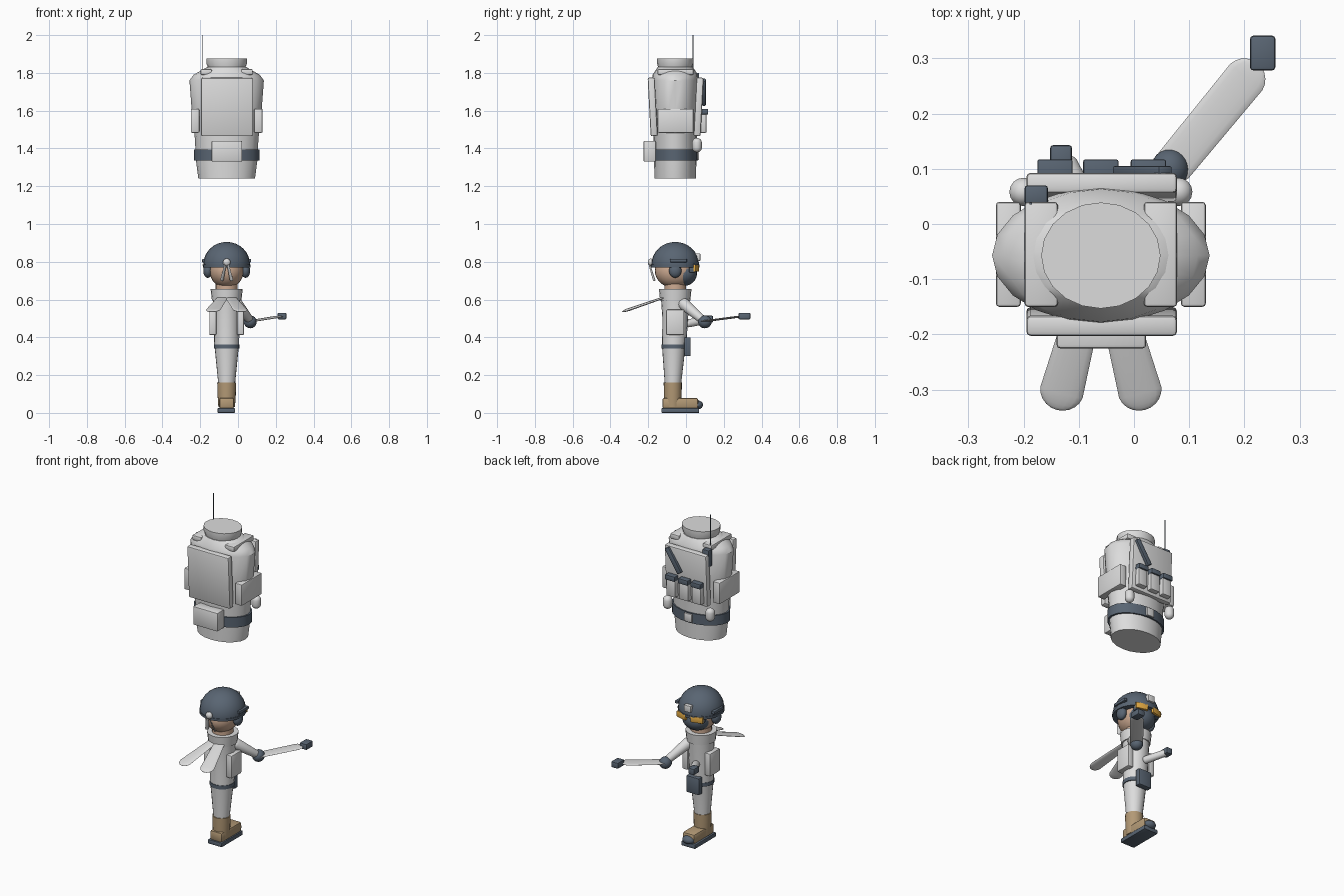
import bpy, bmesh, math
from mathutils import Vector, Matrix

cube = bpy.data.objects.get("Cube")
if cube:
    bpy.data.objects.remove(cube)

CX, CY = -0.06, -0.057   # common vertical axis of the figure


def material(name, rgb):
    m = bpy.data.materials.new(name)
    m.use_nodes = True
    m.diffuse_color = (*rgb, 1)
    m.node_tree.nodes["Principled BSDF"].inputs["Base Color"].default_value = (*rgb, 1)
    return m


LIGHT = material("light grey cloth", (0.72, 0.72, 0.72))
DARK = material("dark slate", (0.1, 0.13, 0.17))
TAN = material("tan leather", (0.45, 0.32, 0.18))
SKIN = material("skin", (0.62, 0.41, 0.29))
AMBER = material("amber lens", (0.8, 0.42, 0.06))


def finish(name, bm, mat):
    bmesh.ops.recalc_face_normals(bm, faces=bm.faces)
    me = bpy.data.meshes.new(name)
    bm.to_mesh(me)
    bm.free()
    ob = bpy.data.objects.new(name, me)
    bpy.context.collection.objects.link(ob)
    me.materials.append(mat)
    bpy.ops.object.select_all(action='DESELECT')
    ob.select_set(True)
    bpy.context.view_layer.objects.active = ob
    bpy.ops.object.shade_smooth_by_angle(angle=math.radians(35))
    return ob


def box(name, xs, ys, zs, mat, bevel=0.006, rot=None):
    """Bevelled box from its ranges, turned about its centre."""
    lo, hi = Vector((xs[0], ys[0], zs[0])), Vector((xs[1], ys[1], zs[1]))
    bm = bmesh.new()
    bmesh.ops.create_cube(bm, size=1)
    bmesh.ops.scale(bm, vec=hi - lo, verts=bm.verts)
    if bevel:
        bmesh.ops.bevel(bm, geom=bm.edges[:], offset=bevel, segments=2,
                        profile=0.5, affect='EDGES')
    mw = Matrix.Translation((lo + hi) / 2)
    if rot:
        mw = mw @ Matrix.Rotation(math.radians(rot[1]), 4, rot[0])
    bm.transform(mw)
    return finish(name, bm, mat)


def loft(name, rings, mat, segs=20):
    """Stack of ellipses given as (z, radius x, radius y, y centre)."""
    bm = bmesh.new()
    prev = None
    for i, (z, rx, ry, cy) in enumerate(rings):
        ring = [bm.verts.new((CX + rx * math.cos(a), cy + ry * math.sin(a), z))
                for a in (2 * math.pi * k / segs for k in range(segs))]
        if prev:
            for k in range(segs):
                n = (k + 1) % segs
                bm.faces.new((prev[k], prev[n], ring[n], ring[k]))
        if i in (0, len(rings) - 1):
            bm.faces.new(ring)
        prev = ring
    return finish(name, bm, mat)


def ball(name, c, r, mat, flat_below=None):
    bm = bmesh.new()
    bmesh.ops.create_uvsphere(bm, u_segments=24, v_segments=16, radius=1)
    bm.transform(Matrix.Translation(c) @ Matrix.Diagonal((*r, 1)))
    if flat_below is not None:
        bmesh.ops.bisect_plane(bm, geom=bm.verts[:] + bm.edges[:] + bm.faces[:],
                               plane_co=(0, 0, flat_below), plane_no=(0, 0, -1),
                               clear_outer=True)
        bmesh.ops.holes_fill(bm, edges=[e for e in bm.edges if e.is_boundary])
    return finish(name, bm, mat)


def limb(name, a, b, r1, r2, mat, flat=1.0):
    """Round ended tapered limb from a to b; flat squashes it in height."""
    a, b = Vector(a), Vector(b)
    d = b - a
    z = d.normalized()
    x = z.cross(Vector((0, 0, 1)))
    x = x.normalized() if x.length > 1e-4 else Vector((1, 0, 0))
    y = z.cross(x)
    bm = bmesh.new()
    bmesh.ops.create_uvsphere(bm, u_segments=16, v_segments=11, radius=1)
    for v in bm.verts:
        top = v.co.z > 0
        v.co *= r2 if top else r1
        v.co.y *= flat
        if top:
            v.co.z += d.length
    mw = Matrix((x, y, z)).transposed().to_4x4()
    bm.transform(Matrix.Translation(a) @ mw)
    return finish(name, bm, mat)


# ---- upper assembly: vest with its plates and pouches ----
loft("vest_body", [(1.24, .15, .11, CY), (1.34, .163, .112, CY), (1.45, .168, .115, CY),
                   (1.6, .185, .12, CY), (1.76, .197, .123, CY), (1.79, .175, .12, CY),
                   (1.83, .105, .094, CY)], LIGHT)
loft("vest_collar", [(1.82, .095, .088, CY), (1.85, .108, .096, CY),
                     (1.875, .108, .096, CY)], LIGHT)
loft("vest_belt", [(1.335, .174, .12, CY), (1.395, .174, .12, CY)], DARK)
box("front_plate", (-.195, .078), (-.195, -.158), (1.465, 1.775), LIGHT, .008, ('X', 3))
box("back_plate", (-.195, .078), (.048, .085), (1.465, 1.775), LIGHT, .008, ('X', -3))
box("front_pouch", (-.14, .022), (-.225, -.16), (1.33, 1.44), LIGHT)
box("belt_buckle", (-.085, -.035), (.055, .07), (1.34, 1.39), LIGHT, .004)

for side, s in (("left", 1), ("right", -1)):
    def span(a, b):
        return tuple(sorted((CX + s * a, CX + s * b)))
    box(side + "_side_pouch", span(.145, .19), (-.15, .04), (1.483, 1.61), LIGHT)
    box(side + "_shoulder_strap", span(.078, .138), (-.15, .04), (1.79, 1.82), LIGHT)
    limb(side + "_canister", (CX + s * .14, .058, 1.405), (CX + s * .14, .058, 1.43),
         .026, .026, LIGHT)

for i, x in enumerate((-.143, -.06, .026)):
    box(f"magazine_pouch_{i + 1}", (x - .03, x + .03), (.065, .108), (1.483, 1.585), LIGHT, .004)
    box(f"magazine_pouch_lid_{i + 1}", (x - .032, x + .032), (.07, .117), (1.58, 1.61), DARK, .004)
box("slanted_tool", (.0, .03), (.085, .105), (1.62, 1.775), DARK, .004, ('Y', 33))
box("radio", (-.198, -.156), (.035, .07), (1.7, 1.8), DARK, .005)
box("antenna", (-.189, -.185), (.035, .039), (1.78, 2.0), DARK, 0)

# ---- lower assembly: body, leg and boot ----
loft("torso", [(.35, .066, .064, -.063), (.5, .068, .068, CY), (.6, .072, .075, CY),
               (.65, .076, .08, CY)], LIGHT)
loft("neck_guard", [(.595, .078, .08, CY), (.655, .085, .086, CY)], LIGHT)
loft("waist_belt", [(.34, .068, .067, -.063), (.362, .068, .067, -.063)], DARK)
loft("leg", [(.1, .044, .043, -.069), (.16, .045, .044, -.069), (.34, .063, .061, -.065)], LIGHT)
loft("boot_shaft", [(.03, .044, .045, -.07), (.09, .048, .047, -.07),
                    (.16, .05, .048, -.07)], TAN)
box("boot_foot", (-.1, -.02), (-.125, .065), (.022, .08), TAN, .012)
box("boot_sole", (-.108, -.016), (-.13, .07), (0, .025), DARK, .004)
ball("toe_cap", (CX, .06, .042), (.036, .03, .024), DARK)
box("thigh_holster", (-.102, -.018), (-.01, .025), (.3, .4), DARK)

for side, s in (("left", 1), ("right", -1)):
    xs = sorted((CX + s * .055, CX + s * .092))
    box(side + "_hip_pack", xs, (-.105, -.01), (.412, .547), LIGHT)
    # flat scarf tails sweeping away from the neck
    limb(side + "_scarf_tail", (CX + s * .022, -.12, .61), (CX + s * .07, -.3, .548),
         .03, .04, LIGHT, .18)

# ---- arms ----
limb("left_upper_arm", (-.005, -.01, .575), (.06, .085, .495), .032, .022, LIGHT)
ball("left_elbow_pad", (.065, .1, .482), (.034, .036, .034), DARK)
limb("left_forearm", (.075, .11, .487), (.2, .262, .507), .036, .038, LIGHT, .13)
box("left_hand", (.21, .256), (.278, .341), (.495, .53), DARK)
limb("right_forearm", (-.075, .015, .475), (-.12, .105, .49), .022, .02, LIGHT)
box("right_hand", (-.152, -.112), (.09, .143), (.478, .515), DARK)

# ---- head ----
loft("neck", [(.64, .058, .058, CY), (.71, .058, .058, CY)], SKIN)
ball("head", (CX, CY, .752), (.09, .108, .092), SKIN)
ball("face_mask", (CX, -.012, .738), (.08, .07, .066), DARK)
ball("helmet", (CX, CY, .785), (.124, .126, .12), DARK, .772)
loft("helmet_rim", [(.77, .126, .128, CY), (.785, .127, .129, CY)], DARK, 24)
box("helmet_mount", (-.082, -.038), (.05, .076), (.805, .845), LIGHT, .004)
box("goggle_frame", (-.142, .022), (.015, .05), (.742, .79), DARK, .008)
for side, s in (("left", 1), ("right", -1)):
    box(side + "_goggle_lens", sorted((CX + s * .014, CX + s * .086)), (.046, .062),
        (.748, .784), AMBER, .004, ('Z', -s * 15))
    box(side + "_helmet_rail", sorted((CX + s * .11, CX + s * .13)), (-.085, .005),
        (.797, .815), DARK, .004)
    ball(side + "_ear_cup", (CX + s * .1, CY, .752), (.024, .033, .037), DARK)
    limb(side + "_headband_tail", (CX + s * .006, -.195, .79), (CX + s * .024, -.17, .708),
         .007, .011, LIGHT, .3)
ball("headband_knot", (CX, -.187, .797), (.02, .015, .02), LIGHT)
